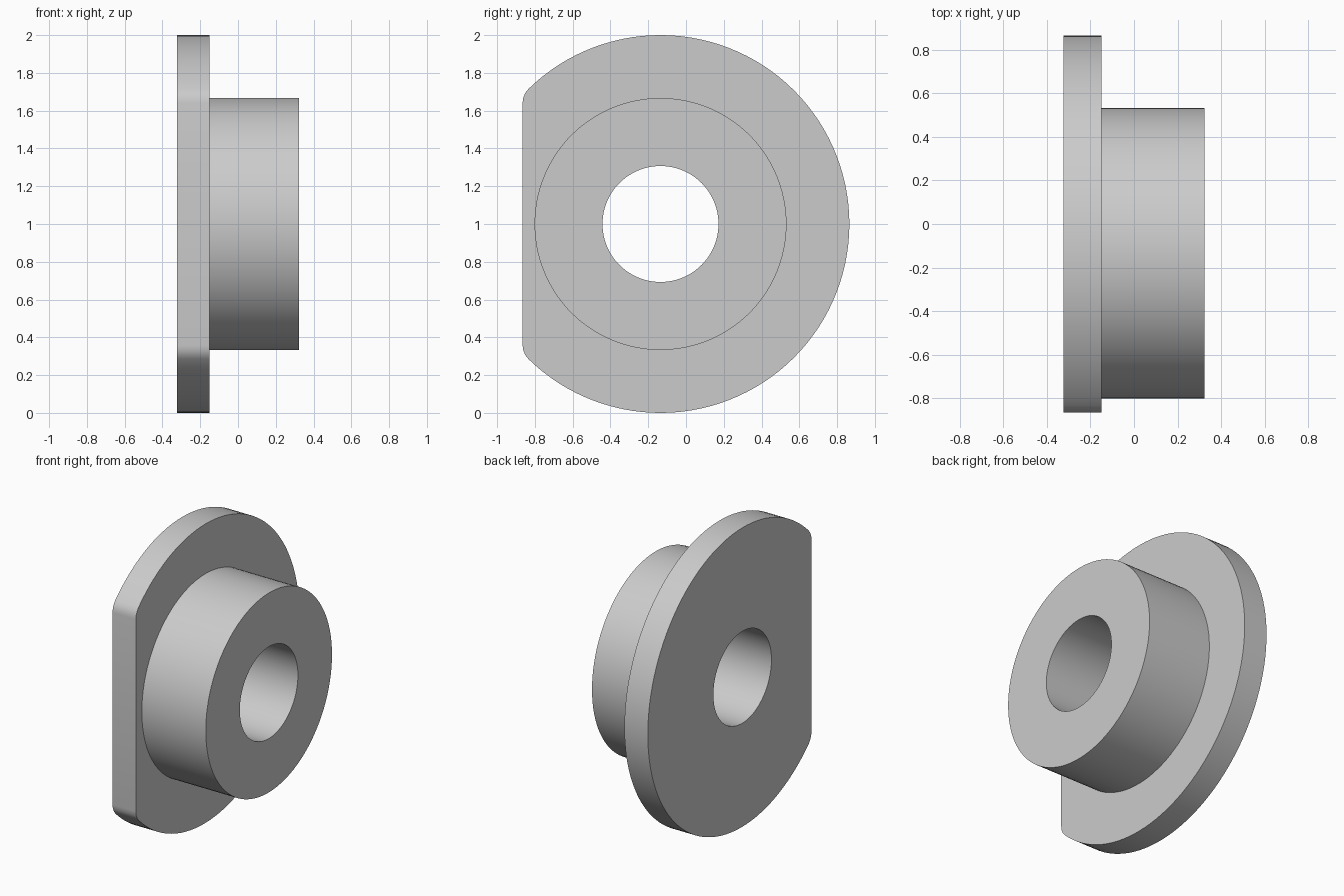
import bpy, bmesh, math

cube = bpy.data.objects.get("Cube")
if cube:
    bpy.data.objects.remove(cube, do_unlink=True)

CENTRE_Y, CENTRE_Z = -0.135, 1.0
BACK, STEP, FRONT = -0.323, -0.15, 0.323      # positions along the axis
FLANGE_R, HUB_R, BORE_R = 1.0, 0.667, 0.307
FLAT, FILLET = 0.73, 0.1                      # flat cut distance, corner radius


def arc(cy, cz, radius, start, end, steps):
    """Points along an arc, both ends included."""
    angles = [start + (end - start) * i / steps for i in range(steps + 1)]
    return [(cy + radius * math.cos(a), cz + radius * math.sin(a)) for a in angles]


# Flange outline: large arc, then rounded corners meeting the flat side
corner_y = FILLET - FLAT
corner_z = math.sqrt((FLANGE_R - FILLET) ** 2 - corner_y ** 2)
meet = math.atan2(corner_z, corner_y)
outline = arc(0, 0, FLANGE_R, -meet, meet, 90)
outline += arc(corner_y, corner_z, FILLET, meet, math.pi, 3)[1:]
outline += arc(corner_y, -corner_z, FILLET, math.pi, 2 * math.pi - meet, 3)[:-1]

# Round sections: evenly spaced points, one for each outline point
count = len(outline)
start = -math.pi * (1 - 9 / count)


def circle(radius):
    # split the flat side's angle finely so that the circles stay round
    return [(radius * math.cos(start + 2 * math.pi * i / count),
             radius * math.sin(start + 2 * math.pi * i / count)) for i in range(count)]


# Stack of sections: back face, rim, shoulder, hub, end face and bore
sections = [(BACK, circle(BORE_R)), (BACK, outline), (STEP, outline),
            (STEP, circle(HUB_R)), (FRONT, circle(HUB_R)), (FRONT, circle(BORE_R))]
bm = bmesh.new()
rings = [[bm.verts.new((x, CENTRE_Y + y, CENTRE_Z + z)) for y, z in points]
         for x, points in sections]
for a, b in zip(rings, rings[1:] + rings[:1]):
    for i in range(count):
        j = (i + 1) % count
        bm.faces.new((a[i], a[j], b[j], b[i]))
bmesh.ops.recalc_face_normals(bm, faces=bm.faces)
mesh = bpy.data.meshes.new("flanged_bushing")
bm.to_mesh(mesh)
bm.free()

# Plain grey material
grey = bpy.data.materials.new("plain_grey")
grey.use_nodes = True
colour = (0.6, 0.6, 0.6, 1)
grey.diffuse_color = colour
grey.node_tree.nodes["Principled BSDF"].inputs["Base Color"].default_value = colour
mesh.materials.append(grey)

bushing = bpy.data.objects.new("flanged_bushing", mesh)
bpy.context.collection.objects.link(bushing)
bpy.context.view_layer.objects.active = bushing
bushing.select_set(True)
bpy.ops.object.shade_smooth_by_angle(angle=math.radians(30))
